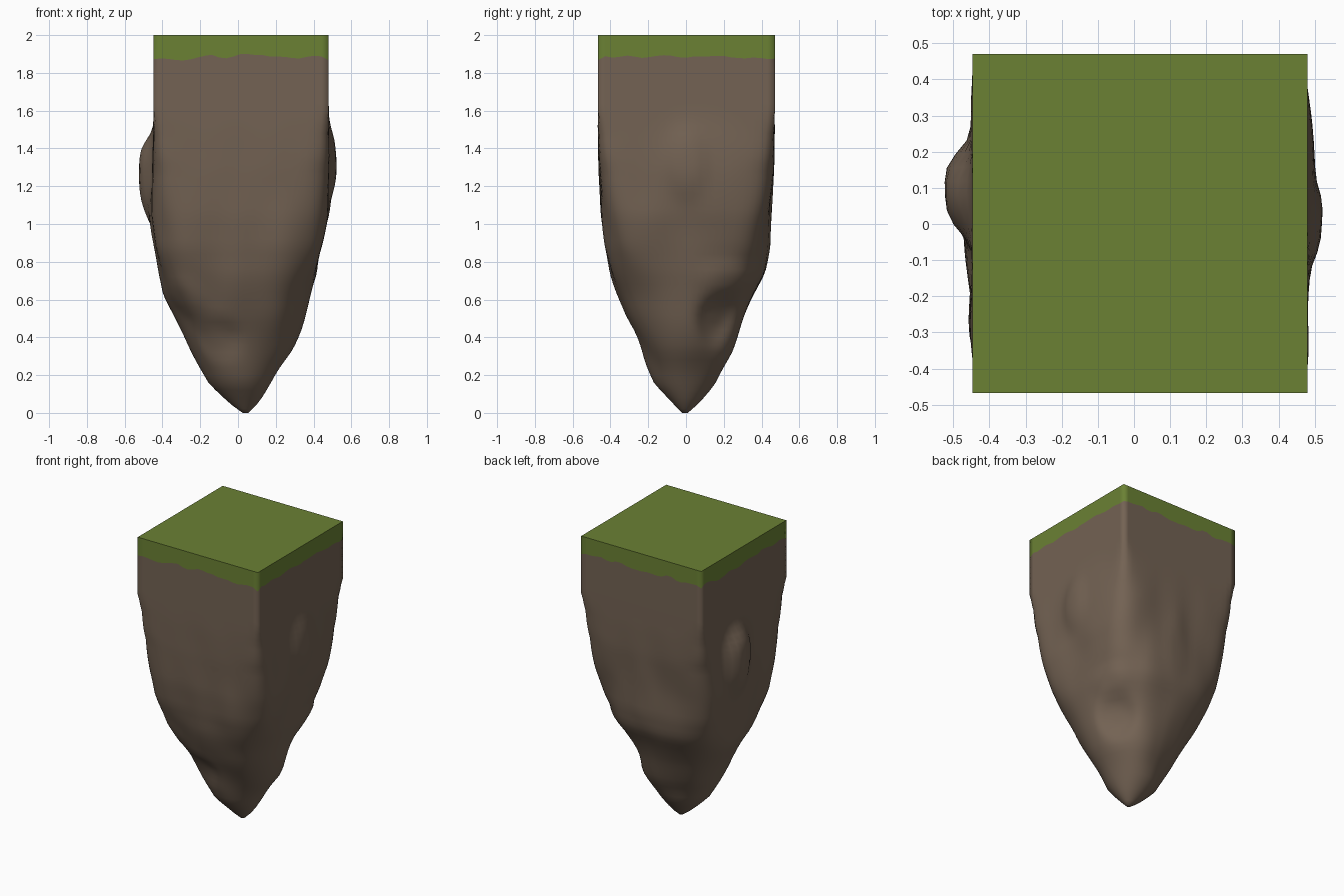
import bpy, bmesh, math
from mathutils import Vector, noise

if "Cube" in bpy.data.objects:
    bpy.data.objects.remove(bpy.data.objects["Cube"])

N = 24  # columns per side of the square outline

# height, x min, x max, y min, y max, squareness exponent
PROFILE = [
    (2.00, -.447, .48, -.467, .47, 99),
    (1.60, -.447, .48, -.467, .47, 60),
    (1.50, -.448, .48, -.467, .469, 18),
    (1.29, -.452, .482, -.465, .463, 7.7),
    (1.05, -.455, .473, -.453, .446, 5),
    (0.88, -.440, .445, -.432, .432, 4),
    (0.74, -.418, .420, -.402, .408, 3),
    (0.62, -.393, .385, -.362, .352, 2.4),
    (0.50, -.335, .345, -.320, .305, 2.2),
    (0.33, -.250, .280, -.240, .245, 2.1),
    (0.15, -.150, .172, -.165, .150, 2),
    (0.05, -.045, .105, -.070, .065, 2),
    (0.00, .025, .055, -.020, .010, 2),
]
# centre, push, radius across, reach up, reach down
BUMPS = [
    ((-.45, .09, 1.30), (-.066, 0), .12, .16, .27),
    ((-.45, -.09, 1.10), (-.012, 0), .08, .12, .20),
    ((.48, .00, 1.32), (.022, 0), .10, .18, .18),
    ((.48, .08, 1.32), (.012, 0), .26, .22, .25),
    ((-.27, -.26, .62), (-.012, -.02), .12, .14, .10),
    ((-.12, -.29, .40), (.00, .025), .13, .09, .16),
    ((.36, .20, .72), (.015, .015), .14, .08, .10),
    ((.30, .18, .52), (-.03, -.02), .12, .10, .15),
    ((.02, .42, 1.00), (0, .010), .09, .25, .25),
]


def material(name, rgb):
    m = bpy.data.materials.new(name)
    m.diffuse_color = (*rgb, 1)
    m.use_nodes = True
    m.node_tree.nodes["Principled BSDF"].inputs["Base Color"].default_value = m.diffuse_color
    return m


def outline():
    """Points around a unit square, corners included."""
    pts = []
    for k in range(4):
        c, s = round(math.cos(k * math.pi / 2)), round(math.sin(k * math.pi / 2))
        for i in range(N):
            u, v = 1, -1 + 2 * i / N
            pts.append((c * u - s * v, s * u + c * v))
    return pts


def section(z):
    for a, b in zip(PROFILE, PROFILE[1:]):
        if z >= b[0]:
            t = (z - b[0]) / (a[0] - b[0])
            return [q + (w - q) * t for w, q in zip(a, b)]
    return list(PROFILE[-1])


def point(u, v, z):
    _, x0, x1, y0, y1, p = section(z)
    f = 1 if p > 50 else (abs(u) ** p + abs(v) ** p) ** (-1 / p)
    out = Vector(((x0 + x1) / 2 + u * f * (x1 - x0) / 2,
                  (y0 + y1) / 2 + v * f * (y1 - y0) / 2, z))
    base = out.copy()
    for c, push, r, up, down in BUMPS:
        t = ((base.x - c[0]) ** 2 + (base.y - c[1]) ** 2) / r ** 2
        t += ((z - c[2]) / (up if z > c[2] else down)) ** 2
        w = math.exp(-t * t)
        out.x += push[0] * w
        out.y += push[1] * w
    # gentle vertical ridges, fading out at the block top and at the tip
    fade = max(0, min(1, (1.55 - z) / .5, z / .25))
    n = noise.noise(Vector((base.x * 5, base.y * 5, z * 2.2 + 3)))
    d = Vector((u * f, v * f, 0)).normalized()
    return out + d * n * .022 * fade


def loft(name, rings, mat, cap_top=False, cap_bottom=False):
    bm = bmesh.new()
    rows = [[bm.verts.new(p) for p in ring] for ring in rings]
    for a, b in zip(rows, rows[1:]):
        for i in range(len(a)):
            j = (i + 1) % len(a)
            bm.faces.new((a[i], b[i], b[j], a[j]))
    for f in bm.faces:
        f.smooth = True
    if cap_top:
        top = bm.faces.new(rows[0])
        for e in top.edges:
            e.smooth = False
    if cap_bottom:
        bm.faces.new(rows[-1][::-1]).smooth = True
    bm.normal_update()
    me = bpy.data.meshes.new(name)
    bm.to_mesh(me)
    bm.free()
    me.materials.append(mat)
    ob = bpy.data.objects.new(name, me)
    bpy.context.collection.objects.link(ob)
    return ob


grass = material("grass green", (.145, .220, .034))
rock = material("rock brown", (.172, .123, .087))

SQ = outline()
# ragged lower edge of the turf
ragged = []
for i, (u, v) in enumerate(SQ):
    q = Vector((u * 4.5, v * 4.5, .7))
    z = 1.885 + .028 * noise.noise(q) + .012 * noise.noise(q * 2.7)
    if i % N == 0:
        z -= .015
    ragged.append(point(u, v, z))

# turf on top with its hanging fringe
loft("grass_cap", [[point(u, v, 2) for u, v in SQ], ragged], grass, cap_top=True)

# tapering rock below
heights = [1.8 - .04 * i for i in range(45)] + [.02, 0]
heights = sorted(set(round(h, 3) for h in heights), reverse=True)
loft("rock_body", [ragged] + [[point(u, v, z) for u, v in SQ] for z in heights],
     rock, cap_bottom=True)
